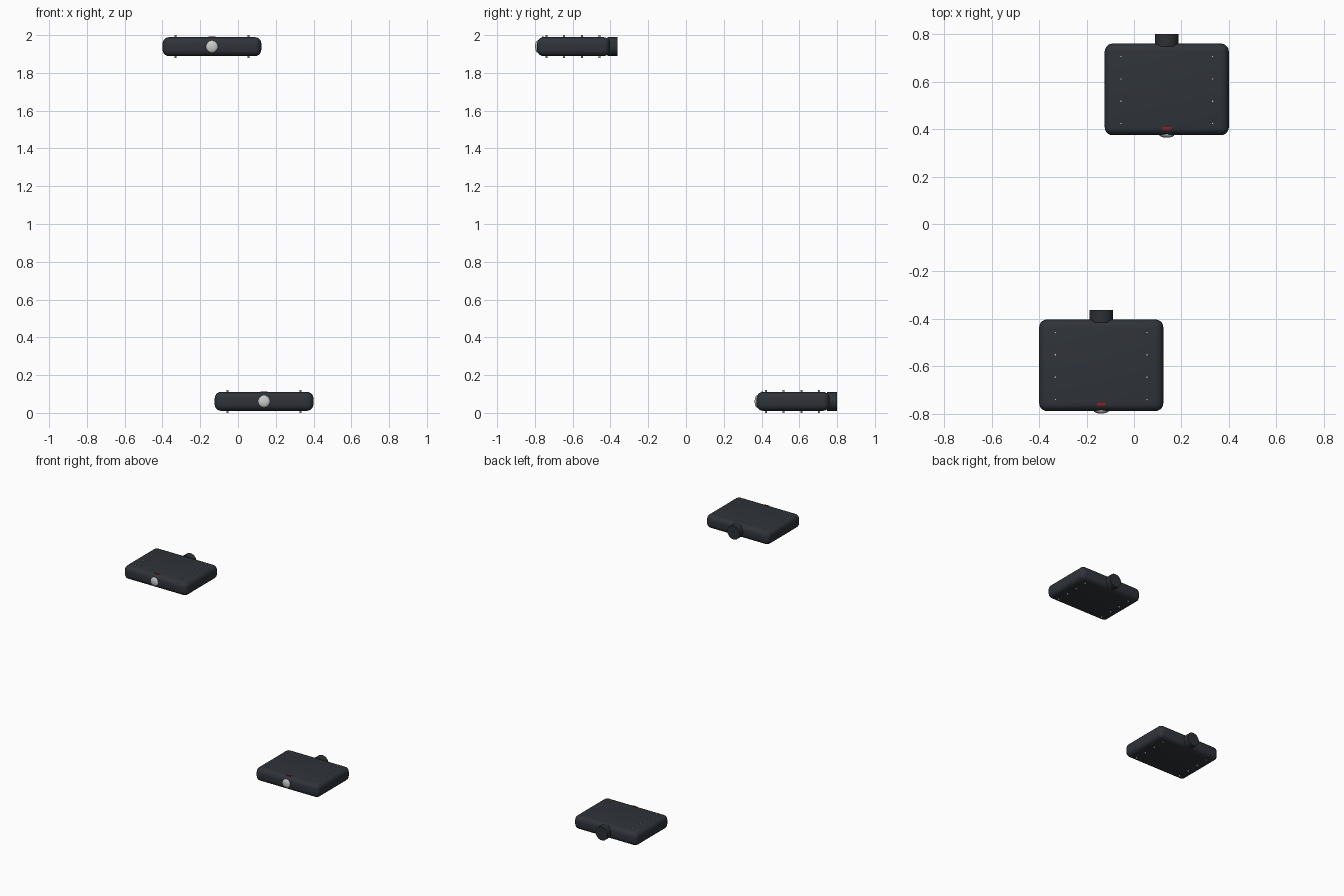
import bpy, bmesh, math
from mathutils import Matrix, Vector

if "Cube" in bpy.data.objects:
    bpy.data.objects.remove(bpy.data.objects["Cube"])


def material(name, rgb):
    m = bpy.data.materials.new(name)
    m.diffuse_color = (*rgb, 1)
    m.use_nodes = True
    m.node_tree.nodes["Principled BSDF"].inputs["Base Color"].default_value = m.diffuse_color
    return m


dark = material("dark_casing", (0.028, 0.034, 0.041))
knob_mat = material("dark_knob", (0.025, 0.03, 0.033))
silver = material("silver", (0.6, 0.6, 0.6))
red = material("red", (0.35, 0.01, 0.01))


def finish(bm, name, mat, loc):
    me = bpy.data.meshes.new(name)
    bm.to_mesh(me)
    bm.free()
    ob = bpy.data.objects.new(name, me)
    bpy.context.collection.objects.link(ob)
    ob.location = loc
    me.materials.append(mat)
    bpy.ops.object.select_all(action='DESELECT')
    ob.select_set(True)
    bpy.context.view_layer.objects.active = ob
    bpy.ops.object.shade_smooth_by_angle(angle=math.radians(35))
    return ob


def box(name, mat, loc, size, bevel):
    bm = bmesh.new()
    bmesh.ops.create_cube(bm, size=1, matrix=Matrix.Diagonal((*size, 1)))
    if bevel:
        bmesh.ops.bevel(bm, geom=bm.edges[:], offset=bevel, segments=5,
                        profile=0.5, affect='EDGES')
    return finish(bm, name, mat, loc)


def cylinder(name, mat, loc, radius, depth, axis='Z', sides=32):
    bm = bmesh.new()
    rot = Matrix.Rotation(math.pi / 2, 4, 'X') if axis == 'Y' else Matrix()
    bmesh.ops.create_cone(bm, cap_ends=True, segments=sides, radius1=radius,
                          radius2=radius, depth=depth, matrix=rot)
    return finish(bm, name, mat, loc)


def dome(name, mat, loc, radius, height):
    bm = bmesh.new()
    mtx = Matrix.Diagonal((radius, height, radius, 1)) @ Matrix.Rotation(math.pi / 2, 4, 'X')
    bmesh.ops.create_uvsphere(bm, u_segments=32, v_segments=16, radius=1, matrix=mtx)
    return finish(bm, name, mat, loc)


def unit(prefix, c):
    # rounded flat casing
    box(prefix + "_casing", dark, c, (0.523, 0.386, 0.1), 0.034)
    # round knob on the back
    cylinder(prefix + "_back_knob", knob_mat, c + Vector((0, 0.206, 0)), 0.05, 0.053, 'Y')
    # silver button on the front
    dome(prefix + "_front_button", silver, c + Vector((0, -0.191, 0)), 0.032, 0.0125)
    # small red indicator on top
    box(prefix + "_indicator", red, c + Vector((0, -0.164, 0.049)), (0.036, 0.009, 0.008), 0)
    # two rows of pins through the casing
    for sx in (-1, 1):
        for i in range(4):
            p = c + Vector((sx * 0.193, -0.144 + i * 0.094, 0))
            cylinder(prefix + "_pin", silver, p, 0.005, 0.122, sides=12)


unit("upper", Vector((-0.138, -0.595, 1.939)))
unit("lower", Vector((0.138, 0.567, 0.061)))
